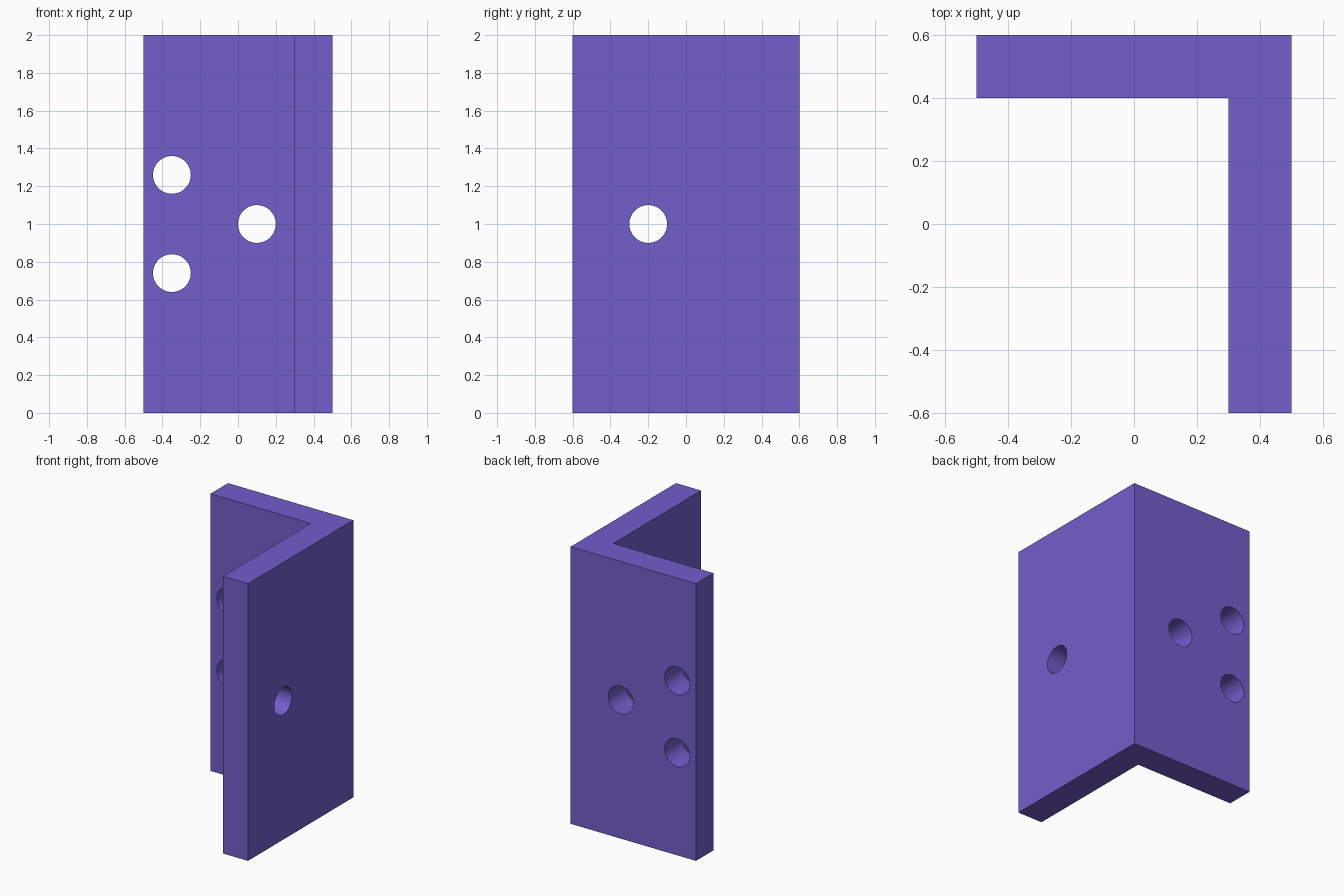
import bpy
import bmesh
import math

cube = bpy.data.objects.get("Cube")
if cube:
    bpy.data.objects.remove(cube, do_unlink=True)

HEIGHT = 2.0
HOLE_RADIUS = 0.1

purple = bpy.data.materials.new("purple")
purple.use_nodes = True
colour = (0.17, 0.112, 0.60, 1.0)
purple.diffuse_color = colour
purple.node_tree.nodes["Principled BSDF"].inputs["Base Color"].default_value = colour


def extrude_profile(name, points, height):
    """Extrude a flat outline upward into a solid."""
    bm = bmesh.new()
    base = bm.faces.new([bm.verts.new((x, y, 0)) for x, y in points])
    result = bmesh.ops.extrude_face_region(bm, geom=[base])
    top = [v for v in result["geom"] if isinstance(v, bmesh.types.BMVert)]
    bmesh.ops.translate(bm, verts=top, vec=(0, 0, height))
    bmesh.ops.recalc_face_normals(bm, faces=bm.faces)
    mesh = bpy.data.meshes.new(name)
    bm.to_mesh(mesh)
    bm.free()
    obj = bpy.data.objects.new(name, mesh)
    bpy.context.collection.objects.link(obj)
    mesh.materials.append(purple)
    return obj


def drill(target, location, rotation):
    """Cut a round hole right through one flange."""
    bpy.ops.mesh.primitive_cylinder_add(vertices=64, radius=HOLE_RADIUS, depth=0.4,
                                        location=location, rotation=rotation)
    cutter = bpy.context.object
    cutter.name = "hole_cutter"
    cutter.hide_render = True
    cutter.data.materials.append(purple)
    cut = target.modifiers.new("hole", "BOOLEAN")
    cut.operation = "DIFFERENCE"
    cut.solver = "EXACT"
    cut.object = cutter
    bpy.context.view_layer.objects.active = target
    bpy.ops.object.modifier_apply(modifier=cut.name)
    bpy.data.objects.remove(cutter, do_unlink=True)


# L-shaped bracket
outline = [(-0.5, 0.6), (-0.5, 0.4), (0.3, 0.4), (0.3, -0.6), (0.5, -0.6), (0.5, 0.6)]
bracket = extrude_profile("angle_bracket", outline, HEIGHT)

# Triangle of holes in the back flange
for x, z in [(0.1, 1.0), (-0.35, 1.26), (-0.35, 0.74)]:
    drill(bracket, (x, 0.5, z), (math.pi / 2, 0, 0))

# Single hole in the side flange
drill(bracket, (0.4, -0.2, 1.0), (0, math.pi / 2, 0))

# Smooth bores, crisp edges
bpy.ops.object.select_all(action="DESELECT")
bracket.select_set(True)
bpy.context.view_layer.objects.active = bracket
bpy.ops.object.shade_smooth_by_angle(angle=math.radians(30))
